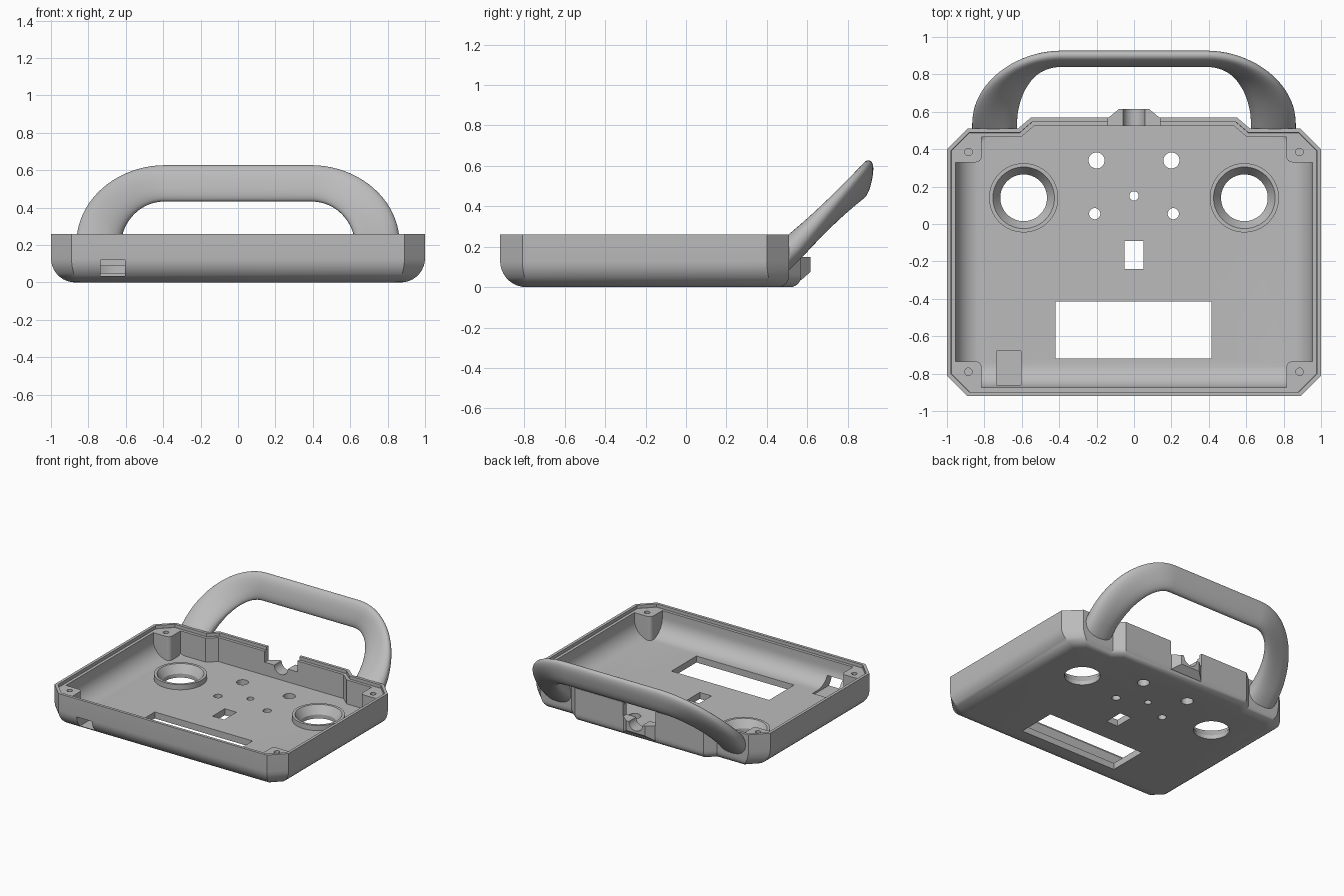
import bpy, bmesh
from math import sin, cos, pi, sqrt, copysign
from mathutils import Vector

if "Cube" in bpy.data.objects:
    bpy.data.objects.remove(bpy.data.objects["Cube"], do_unlink=True)

grey = bpy.data.materials.new("plain grey")
grey.use_nodes = True
grey.diffuse_color = (0.5, 0.5, 0.5, 1)
grey.node_tree.nodes["Principled BSDF"].inputs["Base Color"].default_value = (0.5, 0.5, 0.5, 1)


def loft(name, rings):
    """Closed solid skinned through matching rings of points."""
    bm = bmesh.new()
    rows = [[bm.verts.new(p) for p in ring] for ring in rings]
    n = len(rows[0])
    for a, b in zip(rows, rows[1:]):
        for i in range(n):
            j = (i + 1) % n
            bm.faces.new((a[i], a[j], b[j], b[i]))
    bm.faces.new(rows[0][::-1])
    bm.faces.new(rows[-1])
    bmesh.ops.recalc_face_normals(bm, faces=bm.faces)
    mesh = bpy.data.meshes.new(name)
    bm.to_mesh(mesh)
    bm.free()
    ob = bpy.data.objects.new(name, mesh)
    ob.data.materials.append(grey)
    bpy.context.collection.objects.link(ob)
    return ob


def box(name, x0, x1, y0, y1, z0, z1):
    base = [(x0, y0), (x1, y0), (x1, y1), (x0, y1)]
    return loft(name, [[(x, y, z) for x, y in base] for z in (z0, z1)])


def cone(name, x, y, r0, r1, z0, z1, sides=64):
    return loft(name, [[(x + r * cos(2 * pi * i / sides), y + r * sin(2 * pi * i / sides), z)
                        for i in range(sides)] for r, z in ((r0, z0), (r1, z1))])


def combine(target, tool, operation="DIFFERENCE"):
    """Apply a boolean and discard the tool."""
    mod = target.modifiers.new("bool", "BOOLEAN")
    mod.operation, mod.object, mod.solver = operation, tool, "EXACT"
    bpy.context.view_layer.objects.active = target
    bpy.ops.object.modifier_apply(modifier=mod.name)
    bpy.data.objects.remove(tool, do_unlink=True)


# Plan outline, counter-clockwise, with clipped corners and a rear bulge
right = [(0.89, -0.92), (1, -0.81), (1, 0.40), (0.89, 0.51), (0.62, 0.51), (0.55, 0.57)]
outline = [Vector(p) for p in right + [(-x, y) for x, y in right[::-1]]]


def inset(distance, extra, rear_extra):
    """Inset outline; the rear edges get their own extra distance."""
    lines = []
    for i, p in enumerate(outline):
        d = (outline[(i + 1) % len(outline)] - p).normalized()
        n = Vector((-d.y, d.x))
        e = extra
        if n.y < -0.72:
            e = rear_extra
        elif n.y < -0.5:
            e = (extra + rear_extra) / 2
        lines.append((n, n.dot(p) + distance + e))
    points = []
    for i, (n, c) in enumerate(lines):
        m, k = lines[i - 1]
        det = m.x * n.y - m.y * n.x
        points.append(((k * n.y - c * m.y) / det, (m.x * c - n.x * k) / det))
    return points


def tub(name, distance, floor, top, radius, rear_radius, steps=9):
    """Solid with the plan outline and a rounded bottom edge."""
    def curve(r, h):
        return r - sqrt(max(0, r * r - (r - h) ** 2)) if h < r else 0
    heights = [radius * (1 - cos(pi / 2 * i / steps)) for i in range(steps + 1)]
    heights.append(top - floor)
    return loft(name, [[(x, y, floor + h) for x, y in
                        inset(distance, curve(radius, h), curve(rear_radius, h))]
                       for h in heights])


# Tray shell: outer solid plus the rear cradle block
tray = tub("tray", 0, 0, 0.26, 0.13, 0.055)
cradle = loft("cradle", [[(-w, y, z0), (w, y, z0), (w, y, 0.16), (-w, y, 0.16)]
                         for y, w, z0 in ((0.53, 0.14, 0.03), (0.57, 0.135, 0.035),
                                          (0.615, 0.08, 0.075))])
combine(tray, cradle, "UNION")

# Cavity, leaving corner screw posts and stick rings standing
cavity = tub("cavity", 0.045, 0.05, 0.3, 0.13, 0)
STICK_X, STICK_Y = 0.59, 0.14
for s in (-1, 1):
    for y0, y1, inner in ((0.33, 0.6, 1), (-1, -0.735, -1)):
        xa, xb, r = 0.815, 1.1, 0.03
        ya, yb = (y0, y1) if inner > 0 else (y1, y0)
        arc = [(xa + r - r * cos(t * pi / 12), ya + inner * (r - r * sin(t * pi / 12)))
               for t in range(7)]
        plan = arc + [(xb, ya), (xb, yb), (xa, yb)]
        combine(cavity, loft("post", [[(s * x, y, z) for x, y in plan] for z in (0, 0.4)]))
    combine(cavity, cone("ring", s * STICK_X, STICK_Y, 0.185, 0.185, 0, 0.09))
combine(tray, cavity)
combine(tray, tub("lip", 0.022, 0.235, 0.3, 0.001, 0.001, 1))

# Stick wells, screw holes and button holes
for s in (-1, 1):
    combine(tray, cone("well", s * STICK_X, STICK_Y, 0.125, 0.168, 0.03, 0.095))
    combine(tray, cone("well_hole", s * STICK_X, STICK_Y, 0.125, 0.125, -0.1, 0.05))
    for x, y, r, z in ((0.885, 0.385, 0.02, 0.12), (0.885, -0.79, 0.02, 0.12),
                       (0.2, 0.34, 0.043, -0.1), (0.21, 0.055, 0.03, -0.1)):
        combine(tray, cone("hole", s * x, y, r, r, z, 0.3, 32))
combine(tray, cone("centre_hole", 0, 0.15, 0.025, 0.025, -0.1, 0.2, 32))

# Screen window, switch slot, port opening and rear notch
for dims in ((-0.42, 0.415, -0.72, -0.415, -0.1, 0.2), (-0.05, 0.05, -0.24, -0.09, -0.1, 0.2),
             (-0.735, -0.605, -1.1, -0.68, 0.035, 0.12), (-0.14, 0.14, 0.45, 0.8, 0.15, 0.4)):
    combine(tray, box("opening", *dims))
channel = [(0.058 * cos(2 * pi * i / 32), 0.15 + 0.058 * sin(2 * pi * i / 32)) for i in range(32)]
combine(tray, loft("channel", [[(x, y, z) for x, z in channel] for y in (0.45, 0.8)]))

# Carrying handle: oval section swept up and back from the rear wall
stations = [(0, -0.1)] + [(pi / 2 * i / 20, 0) for i in range(21)]


def section(angle, drop, side, count=40):
    s, c = sin(angle), cos(angle)
    z = 0.2 + 0.33 * s + drop
    centre = Vector((-0.39 - 0.355 * c, z + 0.335 + 0.018 * s, z))
    a = Vector((-0.12 * c, 0.02 * s, 0.097 * s))
    b = Vector((0, 0.046, -0.046)).lerp(Vector((0, 0.037, 0)), s)
    ring = []
    for i in range(count):
        t = 2 * pi * i / count
        u, v = (copysign(abs(f) ** 0.85, f) for f in (cos(t), sin(t)))
        p = centre + a * u + b * v
        ring.append((side * p.x, p.y, p.z))
    return ring


handle = loft("handle", [section(a, d, 1) for a, d in stations]
              + [section(a, d, -1) for a, d in reversed(stations)])
combine(handle, box("trim", -2, 2, -1, 0.49, -1, 1))

for ob in (tray, handle):
    bpy.ops.object.select_all(action="DESELECT")
    ob.select_set(True)
    bpy.context.view_layer.objects.active = ob
    bpy.ops.object.shade_smooth_by_angle(angle=pi / 6)
